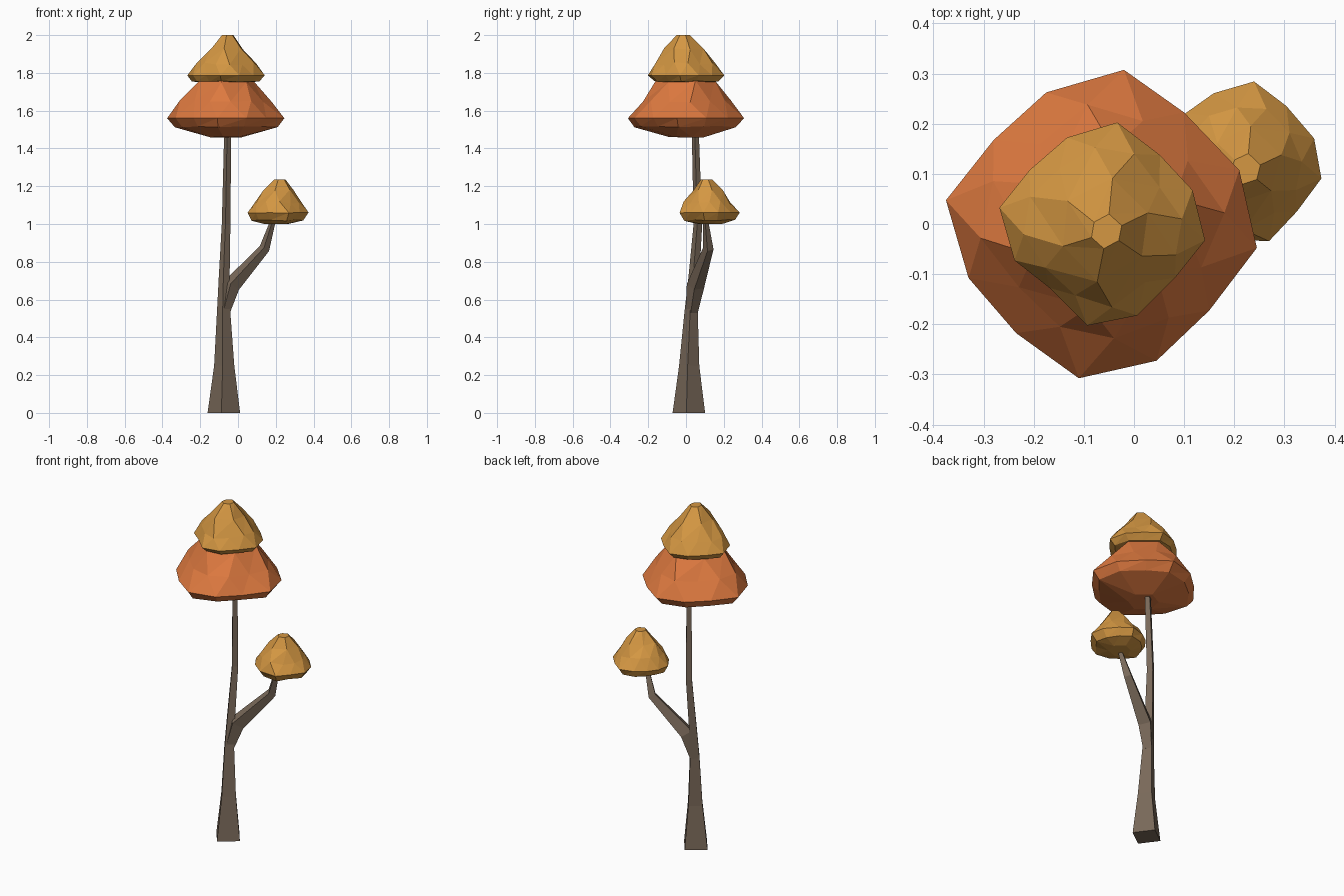
import bpy, bmesh, math, random
from mathutils import Vector, Matrix

if "Cube" in bpy.data.objects:
    bpy.data.objects.remove(bpy.data.objects["Cube"])

random.seed(4)


def material(name, rgb):
    m = bpy.data.materials.new(name)
    m.diffuse_color = (*rgb, 1)
    m.use_nodes = True
    m.node_tree.nodes["Principled BSDF"].inputs["Base Color"].default_value = m.diffuse_color
    return m


BARK = material("brown bark", (0.19, 0.14, 0.10))
ORANGE = material("orange leaves", (0.72, 0.19, 0.05))
GOLD = material("golden leaves", (0.66, 0.31, 0.055))


def finish(bm, name, mat):
    bmesh.ops.recalc_face_normals(bm, faces=bm.faces)
    me = bpy.data.meshes.new(name)
    bm.to_mesh(me)
    bm.free()
    me.materials.append(mat)
    ob = bpy.data.objects.new(name, me)
    bpy.context.collection.objects.link(ob)
    return ob


def limb(name, path):
    """Four-sided tapering limb along (x, y, z, radius) points."""
    bm = bmesh.new()
    pts = [Vector(p[:3]) for p in path]
    rings = []
    for i, p in enumerate(pts):
        if i == 0:
            t = Vector((0, 0, 1))
        else:
            t = (p - pts[i - 1]).normalized()
            if i < len(pts) - 1:
                t = (t + (pts[i + 1] - p).normalized()).normalized()
        u = Vector((0, 1, 0))
        u = (u - t * u.dot(t)).normalized()
        u = Matrix.Rotation(math.radians(-8.7), 3, t) @ u
        v = t.cross(u)
        r = path[i][3]
        rings.append([bm.verts.new(p + d * r) for d in (u, v, -u, -v)])
    for a, b in zip(rings, rings[1:]):
        for k in range(4):
            j = (k + 1) % 4
            bm.faces.new((a[k], a[j], b[j], b[k]))
    bm.faces.new(rings[0])
    bm.faces.new(rings[-1])
    return finish(bm, name, BARK)


def crown(name, mat, outline, profile, centre, top):
    """Faceted bell: profile rows are (scale, z, staggered, halved, jitter)."""
    bm = bmesh.new()
    n = len(outline)
    c, tip = Vector(centre), Vector(top)
    z0, z1 = profile[0][1], profile[-1][1]
    pts = [Vector(p) for p in outline]
    rings = []
    for s, z, stagger, halved, jit in profile:
        mid = c.lerp(tip, (z - z0) / (z1 - z0))
        ring = []
        for i in range(0, n, 2 if halved else 1):
            p = pts[i]
            if stagger:
                p = (p + pts[(i + 1) % n]) / 2
            q = mid + (p - c) * s * (1 + random.uniform(-jit, jit))
            ring.append(bm.verts.new((q.x, q.y, z + random.uniform(-jit, jit) * 0.12)))
        rings.append(ring)
    for a, b in zip(rings, rings[1:]):
        if len(a) < len(b):
            a, b = b, a
        m, k = len(a), len(b)
        if m == k:
            for i in range(m):
                j = (i + 1) % m
                bm.faces.new((a[i], a[j], b[i]))
                bm.faces.new((a[j], b[j], b[i]))
        else:
            for i in range(k):
                j = (i + 1) % k
                o, e, f = a[2 * i], a[2 * i + 1], a[(2 * i + 2) % m]
                bm.faces.new((o, e, b[i]))
                bm.faces.new((e, f, b[j]))
                bm.faces.new((e, b[j], b[i]))
    bm.faces.new(rings[0])
    bm.faces.new(rings[-1])
    return finish(bm, name, mat)


# trunk and side branch
limb("trunk", [(-.075, .015, 0, .087), (-.073, .017, .25, .054), (-.076, .027, .53, .036),
               (-.073, .042, .72, .029), (-.063, .063, 1.0, .023), (-.055, .05, 1.46, .019),
               (-.055, .04, 1.6, .016)])
limb("side_branch", [(-.075, .03, .53, .033), (-.037, .05, .672, .047),
                     (.14, .118, .87, .028), (.18, .105, 1.0, .016), (.19, .105, 1.07, .014)])

# large lower crown
crown("lower_crown", ORANGE,
      [(-.02, .31), (.1, .225), (.21, .11), (.245, -.045), (.15, -.17), (.045, -.27),
       (-.11, -.305), (-.235, -.215), (-.33, -.105), (-.375, .05), (-.28, .17), (-.175, .265)],
      [(.3, 1.46, 0, 1, .02), (.87, 1.515, 0, 0, .03), (1, 1.56, 0, 0, 0),
       (.8, 1.65, 1, 0, .06), (.52, 1.755, 0, 1, .06), (.3, 1.84, 0, 1, 0)],
      (-.065, 0), (-.065, -.01))

# upper crown
crown("upper_crown", GOLD,
      [(-.035, .205), (.05, .14), (.115, .07), (.14, -.03), (.08, -.105), (.005, -.18),
       (-.095, -.2), (-.17, -.125), (-.24, -.07), (-.27, .035), (-.21, .11), (-.135, .175)],
      [(.4, 1.745, 0, 1, 0), (.85, 1.755, 0, 0, .03), (1, 1.787, 0, 0, 0),
       (.8, 1.85, 1, 0, .06), (.5, 1.93, 0, 1, .06), (.17, 2.0, 0, 1, 0)],
      (-.065, 0), (-.055, -.015))

# small crown on the side branch
crown("branch_crown", GOLD,
      [(.235, .288), (.3, .24), (.355, .175), (.37, .095), (.32, .03), (.265, -.03),
       (.16, -.025), (.09, .03), (.045, .1), (.06, .17), (.1, .225), (.155, .265)],
      [(.4, 1.0, 0, 1, 0), (.84, 1.02, 0, 0, .03), (1, 1.06, 0, 0, .01),
       (.8, 1.115, 1, 0, .06), (.5, 1.175, 0, 1, .06), (.2, 1.235, 0, 1, 0)],
      (.205, .125), (.222, .108))
